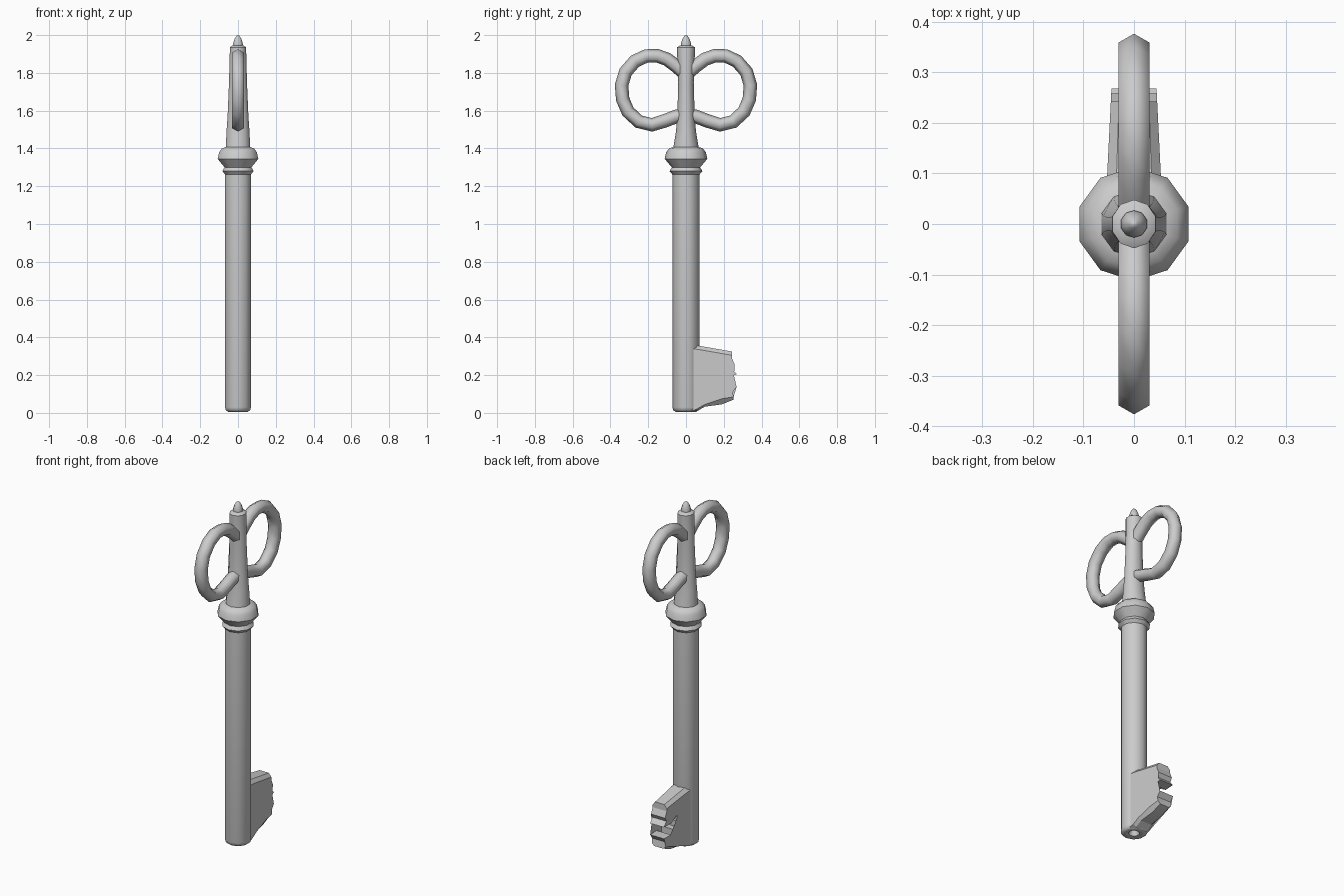
import bpy
import bmesh
import math
from mathutils import Vector

cube = bpy.data.objects.get("Cube")
if cube:
    bpy.data.objects.remove(cube, do_unlink=True)

steel = bpy.data.materials.new("grey_steel")
steel.use_nodes = True
GREY = (0.6, 0.6, 0.6, 1)
steel.diffuse_color = GREY
steel.node_tree.nodes["Principled BSDF"].inputs["Base Color"].default_value = GREY


def finish(name, bm, angle):
    """Turn a bmesh into a shaded object."""
    bmesh.ops.recalc_face_normals(bm, faces=bm.faces)
    mesh = bpy.data.meshes.new(name)
    bm.to_mesh(mesh)
    bm.free()
    mesh.materials.append(steel)
    obj = bpy.data.objects.new(name, mesh)
    bpy.context.collection.objects.link(obj)
    bpy.ops.object.select_all(action='DESELECT')
    obj.select_set(True)
    bpy.context.view_layer.objects.active = obj
    bpy.ops.object.shade_smooth_by_angle(angle=math.radians(angle))
    return obj


def skin(bm, rings):
    """Join equal rings of points with quads and cap both ends."""
    loops = [[bm.verts.new(p) for p in ring] for ring in rings]
    n = len(loops[0])
    for a, b in zip(loops, loops[1:]):
        for i in range(n):
            j = (i + 1) % n
            bm.faces.new((a[i], a[j], b[j], b[i]))
    bm.faces.new(loops[0])
    bm.faces.new(loops[-1])


def turned(name, profile, sides=10, angle=50):
    """Turn a profile of (x radius, y radius, z) around the z axis."""
    bm = bmesh.new()
    turns = [math.pi / 2 + math.tau * i / sides for i in range(sides)]
    skin(bm, [[(rx * math.cos(t), ry * math.sin(t), z) for t in turns]
              for rx, ry, z in profile])
    return finish(name, bm, angle)


def round_profile(points):
    return [(r, r, z) for r, z in points]


# Shaft with a rounded, hollow lower end
turned("shaft", round_profile([
    (0.02, 0.04), (0.03, 0.012), (0.055, 0.006), (0.068, 0.014),
    (0.072, 0.03), (0.072, 1.27)]))

# Moulded collar
turned("collar", round_profile([
    (0.07, 1.26), (0.087, 1.28), (0.075, 1.3), (0.113, 1.345),
    (0.105, 1.38), (0.09, 1.4), (0.06, 1.41)]))

# Tapered stem, waisted between the bows
turned("stem", [
    (0.068, 0.068, 1.4), (0.064, 0.053, 1.49), (0.058, 0.046, 1.57),
    (0.05, 0.041, 1.75), (0.046, 0.047, 1.9), (0.045, 0.048, 1.935),
    (0.03, 0.03, 1.946)])

# Pointed finial
turned("finial", round_profile([
    (0.026, 1.94), (0.027, 1.955), (0.019, 1.98), (0.008, 1.996),
    (0.002, 2.0)]))

# Pair of bows: hexagonal tube swept along an open loop
BOW_PATH = [(0.0, 1.79), (0.05, 1.835), (0.1, 1.872), (0.15, 1.89),
            (0.21, 1.89), (0.27, 1.862), (0.32, 1.805), (0.341, 1.735),
            (0.335, 1.66), (0.307, 1.595), (0.25, 1.542), (0.18, 1.525),
            (0.11, 1.547), (0.05, 1.57), (0.0, 1.575)]


def bow(name, side):
    path = [Vector((0, side * y, z)) for y, z in BOW_PATH]
    rings = []
    for i, p in enumerate(path):
        along = (path[min(i + 1, len(path) - 1)] - path[max(i - 1, 0)]).normalized()
        across = Vector((1, 0, 0))
        out = along.cross(across)
        rings.append([p + 0.036 * (out * math.cos(math.pi * k / 3)
                                   + across * math.sin(math.pi * k / 3))
                      for k in range(6)])
    bm = bmesh.new()
    skin(bm, rings)
    return finish(name, bm, 65)


bow("left_bow", 1)
bow("right_bow", -1)

# Bit: notched plate with a cross slot and chamfered top and bottom.
# Each point is (y, z, height change on the outer faces).
BIT = [(0.03, 0.36, -0.02), (0.07, 0.355, -0.02), (0.243, 0.325, -0.02),
       (0.243, 0.29, 0), (0.258, 0.255, 0), (0.245, 0.232, 0),
       (0.268, 0.205, 0), (0.205, 0.205, 0), (0.205, 0.235, 0),
       (0.155, 0.235, 0), (0.155, 0.2, 0), (0.118, 0.2, 0),
       (0.118, 0.145, 0), (0.155, 0.145, 0), (0.155, 0.1, 0),
       (0.205, 0.1, 0), (0.205, 0.138, 0), (0.268, 0.138, 0),
       (0.247, 0.11, 0), (0.252, 0.07, 0.015), (0.19, 0.045, 0.03),
       (0.1, 0.033, 0.012), (0.06, 0.01, 0.012), (0.03, 0.01, 0)]
bm = bmesh.new()
skin(bm, [[(s * (0.058 - 0.05 * y), y, z + (dz if abs(s) == 1 else 0))
           for y, z, dz in BIT] for s in (-1, -0.65, 0.65, 1)])
bmesh.ops.triangulate(bm, faces=[f for f in bm.faces if len(f.verts) > 4])
finish("bit", bm, 15)
